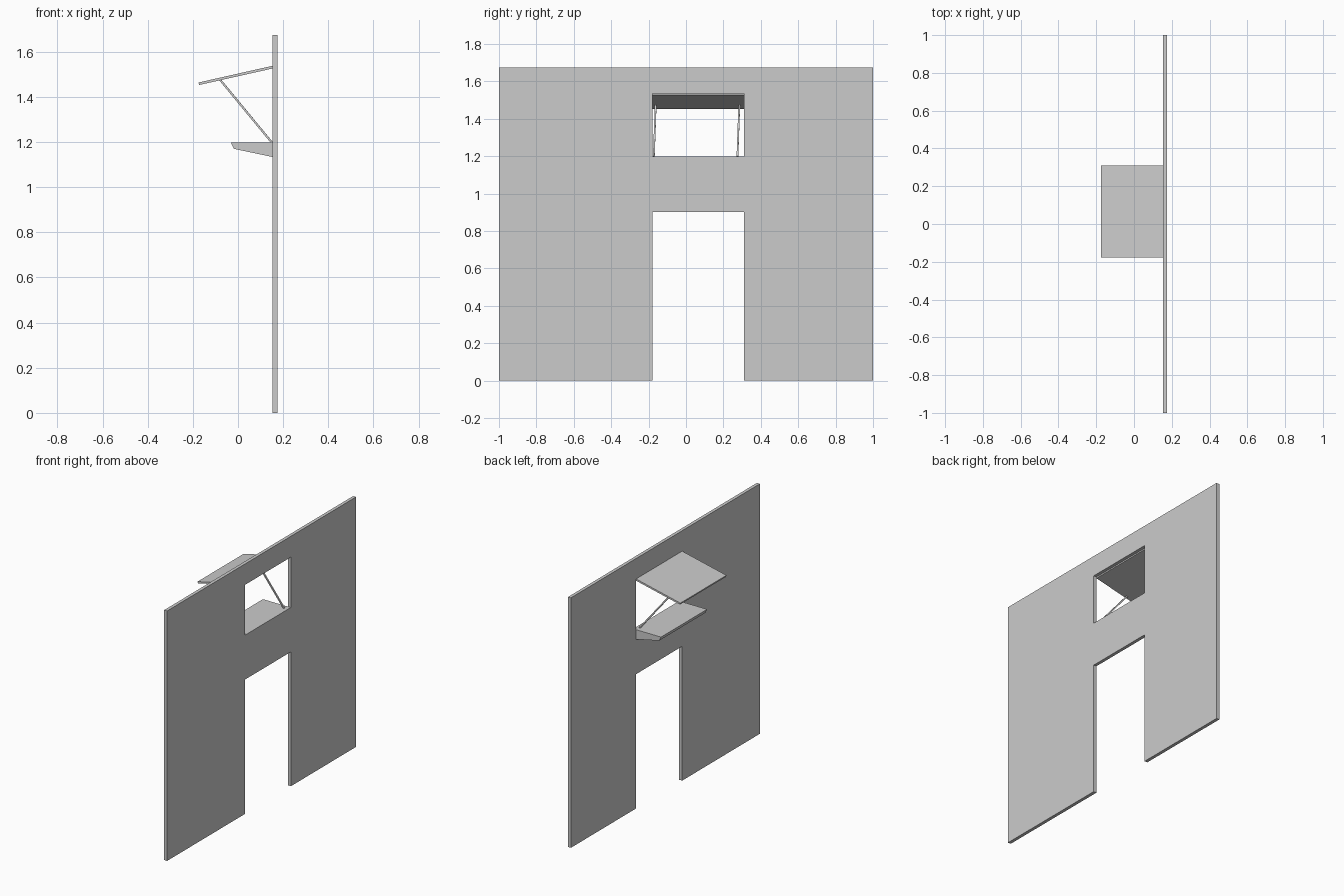
import bpy
import bmesh
from mathutils import Vector

cube = bpy.data.objects.get("Cube")
if cube:
    bpy.data.objects.remove(cube, do_unlink=True)

# Shared dimensions
WALL_IN, WALL_OUT = 0.153, 0.175
OPEN_A, OPEN_B = -0.178, 0.31
DOOR_TOP, SILL, WINDOW_TOP, WALL_TOP = 0.90, 1.198, 1.535, 1.675

grey = bpy.data.materials.new("light_grey")
grey.use_nodes = True
colour = (0.6, 0.6, 0.6, 1)
grey.diffuse_color = colour
grey.node_tree.nodes["Principled BSDF"].inputs["Base Color"].default_value = colour


def finish(name, bm):
    bmesh.ops.recalc_face_normals(bm, faces=bm.faces)
    mesh = bpy.data.meshes.new(name)
    bm.to_mesh(mesh)
    bm.free()
    mesh.materials.append(grey)
    obj = bpy.data.objects.new(name, mesh)
    bpy.context.collection.objects.link(obj)
    return obj


def extrude(bm, offset):
    res = bmesh.ops.extrude_face_region(bm, geom=bm.faces[:], use_keep_orig=True)
    moved = [g for g in res["geom"] if isinstance(g, bmesh.types.BMVert)]
    bmesh.ops.translate(bm, verts=moved, vec=offset)


def profile_part(name, points, y0, y1):
    """Extrude an x-z outline along y."""
    bm = bmesh.new()
    bm.faces.new([bm.verts.new((x, y0, z)) for x, z in points])
    extrude(bm, (0, y1 - y0, 0))
    return finish(name, bm)


def bar(name, start, end, size):
    """Square bar between two points."""
    start, end = Vector(start), Vector(end)
    axis = end - start
    bm = bmesh.new()
    bmesh.ops.create_cube(bm, size=1)
    bmesh.ops.scale(bm, verts=bm.verts, vec=(size, size, axis.length))
    obj = finish(name, bm)
    obj.location = (start + end) / 2
    obj.rotation_mode = 'QUATERNION'
    obj.rotation_quaternion = axis.to_track_quat('Z', 'Y')
    return obj


# Wall: cells around the door and window openings, given thickness
ys = [-1, OPEN_A, OPEN_B, 1]
zs = [0, DOOR_TOP, SILL, WINDOW_TOP, WALL_TOP]
openings = {(1, 0), (1, 2)}
bm = bmesh.new()
grid = [[bm.verts.new((WALL_IN, y, z)) for z in zs] for y in ys]
for i in range(len(ys) - 1):
    for j in range(len(zs) - 1):
        if (i, j) not in openings:
            bm.faces.new((grid[i][j], grid[i + 1][j],
                          grid[i + 1][j + 1], grid[i][j + 1]))
extrude(bm, (WALL_OUT - WALL_IN, 0, 0))
bmesh.ops.dissolve_limit(bm, angle_limit=0.01, verts=bm.verts, edges=bm.edges)
finish("wall", bm)

# Counter: tapered shelf below the window
profile_part("counter", [(WALL_IN, SILL), (-0.032, SILL), (-0.018, 1.17),
                         (WALL_IN, 1.134)], OPEN_A, OPEN_B)

# Awning: hinged hatch sloping down and out
profile_part("awning", [(WALL_IN, 1.538), (-0.175, 1.464), (-0.172, 1.453),
                        (WALL_IN, 1.526)], OPEN_A, OPEN_B)

# Struts holding the awning open
for name, y in (("front_strut", -0.172), ("back_strut", 0.275)):
    bar(name, (0.15, y, SILL), (-0.081, y + 0.01, 1.478), 0.009)
